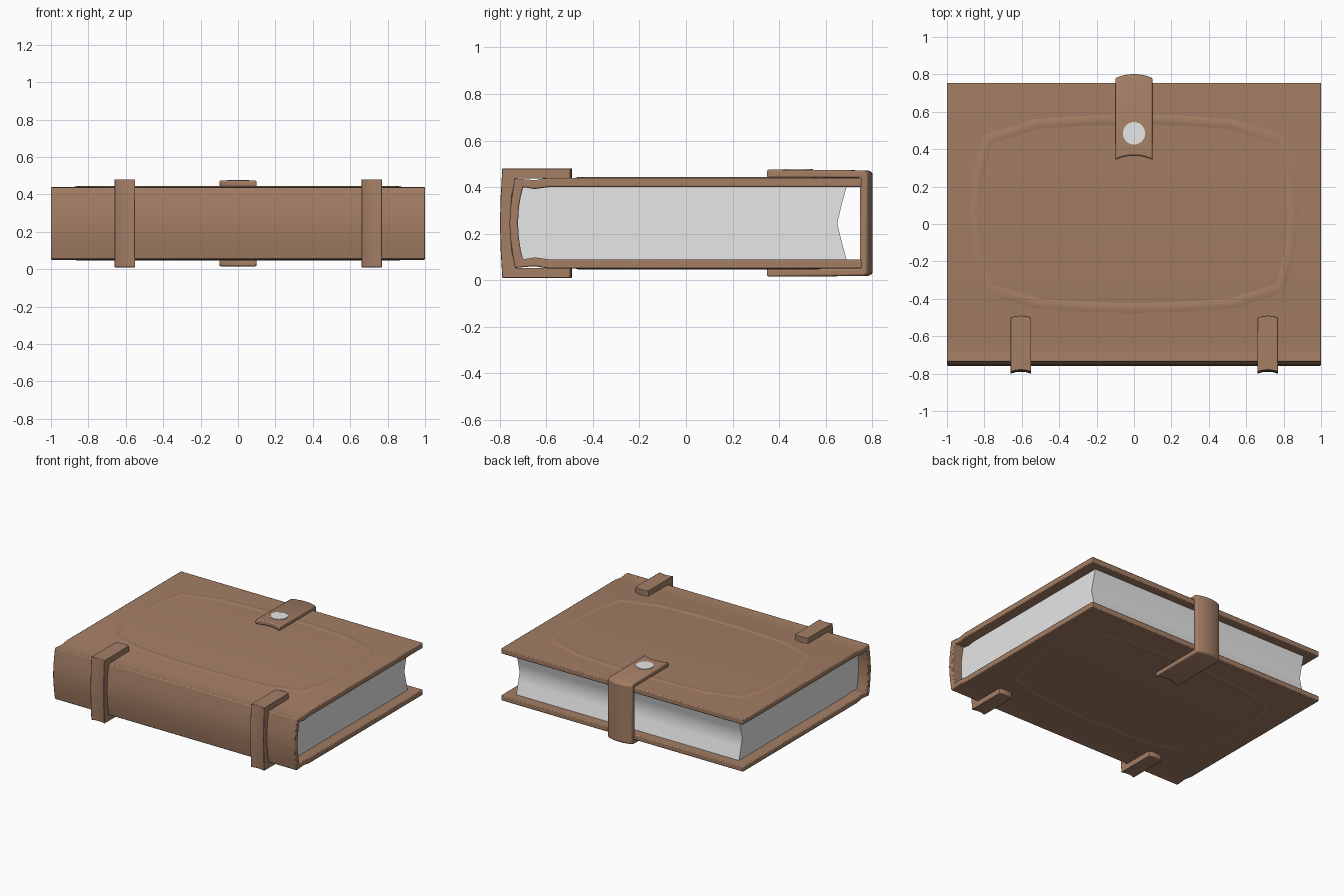
import bpy, bmesh, math

cube = bpy.data.objects.get("Cube")
if cube:
    bpy.data.objects.remove(cube, do_unlink=True)

MID = 0.245  # height of the book's middle plane


def material(name, rgb):
    mat = bpy.data.materials.new(name)
    mat.use_nodes = True
    color = (*rgb, 1)
    mat.diffuse_color = color
    mat.node_tree.nodes["Principled BSDF"].inputs["Base Color"].default_value = color
    return mat


leather = material("brown leather", (0.37, 0.21, 0.13))
paper = material("pale grey", (0.8, 0.8, 0.8))


def finish(bm, name, mat, bevel=0):
    bmesh.ops.recalc_face_normals(bm, faces=bm.faces)
    mesh = bpy.data.meshes.new(name)
    bm.to_mesh(mesh)
    bm.free()
    obj = bpy.data.objects.new(name, mesh)
    bpy.context.collection.objects.link(obj)
    mesh.materials.append(mat)
    bpy.ops.object.select_all(action='DESELECT')
    obj.select_set(True)
    bpy.context.view_layer.objects.active = obj
    bpy.ops.object.shade_smooth_by_angle(angle=math.radians(30))
    if bevel:
        mod = obj.modifiers.new("soft edges", 'BEVEL')
        mod.width = bevel
        mod.segments = 2
        mod.limit_method = 'ANGLE'
        mod.angle_limit = math.radians(40)
    return obj


def mirrored(half):
    """Complete an upper (y, z) path with its reflection below the middle."""
    return half + [(y, 2 * MID - z) for y, z in reversed(half) if abs(z - MID) > 1e-4]


def extrude(name, profile, x0, x1, mat, bow=0, steps=1, bevel=0):
    """Sweep a (y, z) profile along x, bowing it in y across the width."""
    bm = bmesh.new()
    rings = []
    for i in range(steps + 1):
        t = i / steps
        shift = bow * (1 - (2 * t - 1) ** 2)
        rings.append([bm.verts.new((x0 + (x1 - x0) * t, y + shift, z)) for y, z in profile])
    n = len(profile)
    for a, b in zip(rings, rings[1:]):
        for j in range(n):
            k = (j + 1) % n
            bm.faces.new((a[j], a[k], b[k], b[j]))
    bm.faces.new(rings[0])
    bm.faces.new(rings[-1])
    return finish(bm, name, mat, bevel)


# Cover: two boards joined by a rounded spine with a hinge crease
outer = [(0.755, 0.44), (-0.59, 0.44), (-0.65, 0.43), (-0.735, 0.437),
         (-0.745, 0.38), (-0.754, 0.31), (-0.758, MID)]
inner = [(0.755, 0.40), (-0.59, 0.40), (-0.65, 0.392), (-0.70, 0.40),
         (-0.71, 0.36), (-0.718, 0.31), (-0.722, MID)]
extrude("cover", mirrored(outer) + mirrored(inner)[::-1], -1, 1, leather, bevel=0.006)

# Page block with a hollow fore edge and a rounded back
pages = [(0.65, MID), (0.665, 0.31), (0.69, 0.402), (-0.705, 0.402), (-0.72, 0.33), (-0.726, MID)]
extrude("pages", mirrored(pages), -0.92, 0.92, paper)

# Two bands wrapped around the spine
band_out = [(-0.5, 0.48), (-0.79, 0.48), (-0.797, 0.36), (-0.80, MID)]
band_in = [(-0.5, 0.437), (-0.735, 0.437), (-0.75, 0.36), (-0.758, MID)]
for side, x in (("right", -0.605), ("left", 0.715)):
    extrude(side + "_spine_band", mirrored(band_out) + mirrored(band_in)[::-1],
            x - 0.055, x + 0.055, leather, bow=0.01, steps=4, bevel=0.003)

# Clasp strap folded around the fore edge
clasp_out = [(0.345, 0.475), (0.76, 0.472), (0.78, 0.462)]
clasp_in = [(0.345, 0.44), (0.745, 0.44)]
extrude("clasp_strap", mirrored(clasp_out) + mirrored(clasp_in)[::-1],
        -0.1, 0.1, leather, bow=0.022, steps=6, bevel=0.008)

# Button on the clasp
bm = bmesh.new()
bmesh.ops.create_cone(bm, cap_ends=True, segments=32, radius1=0.06, radius2=0.06, depth=0.008)
bmesh.ops.translate(bm, verts=bm.verts, vec=(0, 0.485, 0.474))
finish(bm, "clasp_button", paper)

# Shallow embossed frame on both boards
quarter = [(0.85, 0), (0.835, 0.2), (0.78, 0.4), (0.52, 0.48), (0.25, 0.498), (0, 0.505)]
half = quarter + [(-x, y) for x, y in quarter[-2::-1]]
loop = half + [(x, -y) for x, y in half[-2:0:-1]]
for name, z, up in (("top_frame", 0.44, 1), ("bottom_frame", 0.05, -1)):
    bm = bmesh.new()
    rings = []
    for inset, lift in ((0.03, -0.001), (0.01, 0.004), (-0.01, 0.004), (-0.03, -0.001)):
        rings.append([bm.verts.new((x * (1 - inset / 0.85), 0.055 + y * (1 - inset / 0.5),
                                    z + up * lift)) for x, y in loop])
    n = len(loop)
    for a, b in zip(rings, rings[1:] + rings[:1]):
        for j in range(n):
            k = (j + 1) % n
            bm.faces.new((a[j], a[k], b[k], b[j]))
    finish(bm, name, leather)
